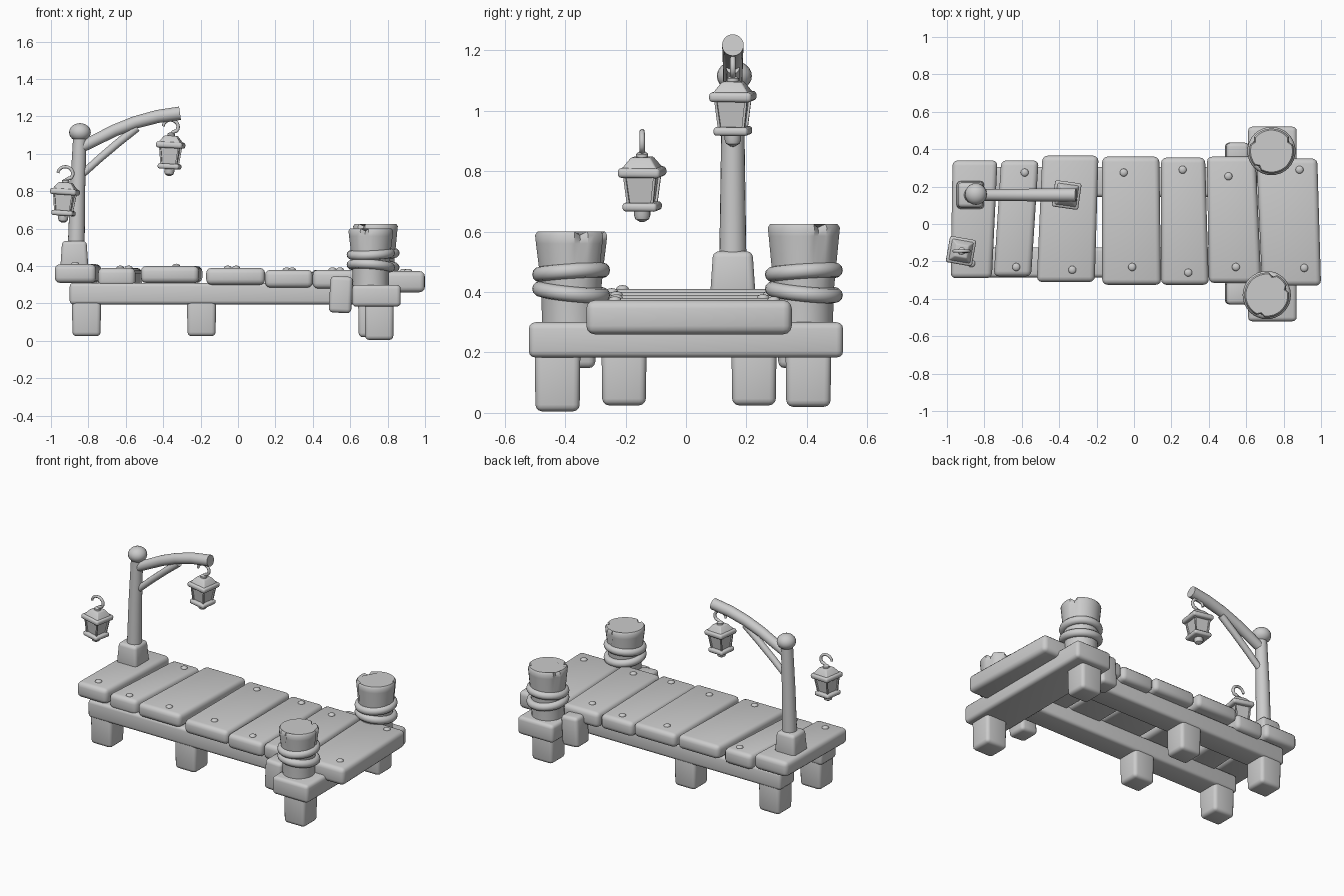
import bpy, bmesh, math
from mathutils import Vector, Matrix

cube = bpy.data.objects.get("Cube")
if cube:
    bpy.data.objects.remove(cube, do_unlink=True)

grey = bpy.data.materials.new("plain grey")
grey.use_nodes = True
GREY = (0.6, 0.6, 0.6, 1)
grey.diffuse_color = GREY
grey.node_tree.nodes["Principled BSDF"].inputs["Base Color"].default_value = GREY


def finish(name, bm, bevel=0.0, angle=40, matrix=None):
    """Turn a bmesh into a smooth-shaded object with an optional rounded bevel."""
    bmesh.ops.recalc_face_normals(bm, faces=bm.faces)
    if bevel:
        bmesh.ops.bevel(bm, geom=bm.edges[:], offset=bevel, segments=3,
                        profile=0.5, affect='EDGES', clamp_overlap=True)
    if matrix:
        bm.transform(matrix)
    mesh = bpy.data.meshes.new(name)
    bm.to_mesh(mesh)
    bm.free()
    mesh.materials.append(grey)
    ob = bpy.data.objects.new(name, mesh)
    bpy.context.collection.objects.link(ob)
    bpy.context.view_layer.objects.active = ob
    bpy.ops.object.select_all(action='DESELECT')
    ob.select_set(True)
    bpy.ops.object.shade_smooth_by_angle(angle=math.radians(angle))
    return ob


def block(name, x, y, z, bevel=0.025, skew=(0, 0), taper=1.0, matrix=None):
    """Rounded box; skew shifts the left and right edges at the back, taper narrows the top."""
    bm = bmesh.new()
    bmesh.ops.create_cube(bm, size=1)
    cx, cy = sum(x) / 2, sum(y) / 2
    for v in bm.verts:
        right, back, top = v.co.x > 0, v.co.y > 0, v.co.z > 0
        k = taper if top else 1
        v.co = (cx + (x[right] - cx) * k + (skew[right] if back else 0),
                cy + (y[back] - cy) * k, z[top])
    return finish(name, bm, bevel, matrix=matrix)


def lathe(name, profile, sides=24, matrix=None, grooves=(), angle=40):
    """Spin (radius, height) pairs around z; grooves dent chosen sides near the top."""
    bm = bmesh.new()
    rings = []
    for i, (r, z) in enumerate(profile):
        ring = []
        for s in range(sides):
            a = math.tau * (s + 0.5) / sides
            dent = s in grooves and i >= len(profile) - 3
            k = 0.87 if dent else 1
            drop = 0.012 if dent and i >= len(profile) - 2 else 0
            ring.append(bm.verts.new((r * k * math.cos(a), r * k * math.sin(a), z - drop)))
        rings.append(ring)
    for low, high in zip(rings, rings[1:]):
        for s in range(sides):
            t = (s + 1) % sides
            bm.faces.new((low[s], low[t], high[t], high[s]))
    bm.faces.new(rings[0])
    bm.faces.new(rings[-1])
    return finish(name, bm, matrix=matrix, angle=angle)


def ball(name, centre, radius, squash=1.0):
    bm = bmesh.new()
    bmesh.ops.create_uvsphere(bm, u_segments=20, v_segments=12, radius=radius)
    m = Matrix.Translation(centre) @ Matrix.Diagonal((1, 1, squash, 1))
    return finish(name, bm, matrix=m, angle=60)


def tube(name, points, radii, sides=16, closed=False):
    """Sweep a circle along a path of points."""
    pts = [Vector(p) for p in points]
    n = len(pts)
    bm = bmesh.new()
    rings = []
    for i, p in enumerate(pts):
        a = pts[(i - 1) % n] if closed or i else p
        b = pts[(i + 1) % n] if closed or i < n - 1 else p
        d = (b - a).normalized()
        ref = Vector((0, 0, 1)) if closed else Vector((0, 1, 0))
        u = d.cross(ref).normalized()
        w = u.cross(d)
        r = radii[0] + (radii[1] - radii[0]) * i / (n - 1)
        rings.append([bm.verts.new(p + r * (math.cos(math.tau * s / sides) * u
                      + math.sin(math.tau * s / sides) * w)) for s in range(sides)])
    for i in range(n if closed else n - 1):
        low, high = rings[i], rings[(i + 1) % n]
        for s in range(sides):
            t = (s + 1) % sides
            bm.faces.new((low[s], low[t], high[t], high[s]))
    if not closed:
        bm.faces.new(rings[0])
        bm.faces.new(rings[-1])
    return finish(name, bm, angle=50)


# Deck planks: x range at the front, y range, z range, back-edge shift, nails
planks = [
    ((-0.98, -0.76), (-0.29, 0.34), (0.31, 0.41), (0.01, 0.03), [(-0.87, -0.21)]),
    ((-0.75, -0.55), (-0.28, 0.34), (0.29, 0.39), (0.04, 0.04), [(-0.585, 0.275), (-0.63, -0.23)]),
    ((-0.52, -0.21), (-0.31, 0.365), (0.31, 0.40), (0.03, 0.02), [(-0.33, -0.245)]),
    ((-0.17, 0.145), (-0.325, 0.36), (0.30, 0.39), (0, -0.01), [(-0.055, 0.275), (-0.01, -0.23)]),
    ((0.145, 0.40), (-0.325, 0.355), (0.285, 0.38), (0, -0.02), [(0.26, 0.29), (0.29, -0.26)]),
    ((0.40, 0.68), (-0.315, 0.36), (0.28, 0.38), (-0.01, -0.03), [(0.505, 0.255), (0.545, -0.23)]),
    ((0.685, 1.0), (-0.33, 0.35), (0.26, 0.373), (-0.03, -0.02), [(0.885, 0.29), (0.91, -0.235)]),
]
for i, (x, y, z, skew, nails) in enumerate(planks, 1):
    block(f"deck_plank_{i}", x, y, z, 0.028, skew)
    for j, (nx, ny) in enumerate(nails, 1):
        ball(f"nail_{i}_{j}", (nx, ny, z[1]), 0.021, 0.6)

# Long beams with their legs
for side, y in (("front", -0.205), ("back", 0.225)):
    block(f"{side}_long_beam", (-0.9, 0.66), (y - 0.08, y + 0.08), (0.195, 0.31), 0.02)
    for where, x in (("end", -0.81), ("middle", -0.195)):
        block(f"{side}_{where}_leg", (x - 0.075, x + 0.075), (y - 0.072, y + 0.072),
              (0.025, 0.24), 0.022, taper=1.04)

# Cross beam with its legs and the side struts
block("cross_beam", (0.61, 0.87), (-0.52, 0.52), (0.183, 0.3), 0.022)
for side, x, y, z in (("front", 0.755, -0.425, 0.005), ("back", 0.72, 0.405, 0.02)):
    block(f"{side}_cross_leg", (x - 0.075, x + 0.075), (y - 0.073, y + 0.073),
          (z, 0.24), 0.022, taper=1.04)
for side, y in (("front", -0.365), ("back", 0.37)):
    m = Matrix.Translation((0.55, y, 0.25)) @ Matrix.Rotation(math.radians(3), 4, 'Y')
    block(f"{side}_strut", (-0.06, 0.06), (-0.065, 0.065), (-0.1, 0.095), 0.022, matrix=m)

# Mooring posts with two rope rings each
for side, x, y, top, grooves in (("front", 0.71, -0.38, 0.6, (1, 6, 22)),
                                 ("back", 0.735, 0.39, 0.625, (2, 13, 20))):
    lathe(f"{side}_mooring_post",
          [(0.096, 0.25), (0.099, 0.4), (0.107, 0.48), (0.117, top - 0.04),
           (0.12, top - 0.012), (0.112, top)], 32,
          Matrix.Translation((x, y, 0)), grooves)
    for n, z, tilt in ((1, 0.465, 0.08), (2, 0.4, -0.12)):
        ring = []
        for s in range(32):
            a = math.tau * s / 32
            ring.append((x + 0.104 * math.cos(a), y + 0.104 * math.sin(a),
                         z + tilt * 0.104 * math.sin(a + 0.6)))
        tube(f"{side}_rope_{n}", ring, (0.025, 0.025), 12, closed=True)

# Lamp post
LY = 0.155
block("lamp_base", (-0.95, -0.80), (LY - 0.075, LY + 0.075), (0.39, 0.535), 0.02, taper=0.87)
tube("lamp_post", [(-0.865, LY, 0.5), (-0.858, LY, 0.8), (-0.845, LY, 1.1)], (0.045, 0.036), 20)
ball("lamp_post_knob", (-0.845, LY + 0.005, 1.115), 0.058, 0.85)
tube("lamp_arm", [(-0.85, LY, 1.03), (-0.76, LY, 1.075), (-0.66, LY, 1.125), (-0.55, LY, 1.168),
                  (-0.43, LY, 1.2), (-0.31, LY, 1.217)], (0.03, 0.036), 20)
tube("arm_brace", [(-0.84, LY, 0.885), (-0.74, LY, 0.975), (-0.64, LY, 1.06), (-0.54, LY, 1.14)],
     (0.02, 0.022), 12)


def lantern(name, x, y, z, turn, lean):
    """Lantern whose eave sits at height z."""
    m = (Matrix.Translation((x, y, z)) @ Matrix.Rotation(math.radians(lean), 4, 'Y')
         @ Matrix.Rotation(math.radians(turn), 4, 'Z'))
    # glazed body with a frame around sunken panes
    bm = bmesh.new()
    bmesh.ops.create_cube(bm, size=1)
    for v in bm.verts:
        h = 0.056 if v.co.z > 0 else 0.043
        v.co = (math.copysign(h, v.co.x), math.copysign(h, v.co.y), 0 if v.co.z > 0 else -0.115)
    bm.normal_update()
    panes = [f for f in bm.faces if abs(f.normal.z) < 0.5]
    bmesh.ops.inset_individual(bm, faces=panes, thickness=0.012)
    bmesh.ops.inset_individual(bm, faces=panes, thickness=0.001, depth=-0.008)
    finish(f"{name}_body", bm, matrix=m, angle=30)
    block(f"{name}_eave", (-0.071, 0.071), (-0.071, 0.071), (-0.016, 0.016), 0.012, matrix=m)
    block(f"{name}_roof", (-0.063, 0.063), (-0.063, 0.063), (0.008, 0.05), 0.006,
          taper=0.52, matrix=m)
    block(f"{name}_rim", (-0.058, 0.058), (-0.058, 0.058), (-0.128, -0.1), 0.011, matrix=m)
    lathe(f"{name}_finial", [(0.008, -0.165), (0.023, -0.156), (0.027, -0.143), (0.027, -0.12)],
          16, m)
    lathe(f"{name}_cap", [(0.02, 0.045), (0.02, 0.06), (0.01, 0.068)], 16, m)
    # open hook: a stem that curls into most of a circle
    hook = [(0, 0, 0.06), (0.012, 0, 0.072)]
    for k in range(13):
        a = math.radians(-35 + 215 * k / 12)
        hook.append((-0.005 + 0.04 * math.cos(a), 0, 0.098 + 0.036 * math.sin(a)))
    flip = Matrix.Translation((x, y, z)) @ Matrix.Rotation(math.radians(lean), 4, 'Y')
    tube(f"{name}_hook", [flip @ Vector(p) for p in hook], (0.01, 0.008), 10)


lantern("arm_lantern", -0.36, LY, 1.047, -8, 3)
lantern("loose_lantern", -0.925, -0.145, 0.797, -10, 4)
